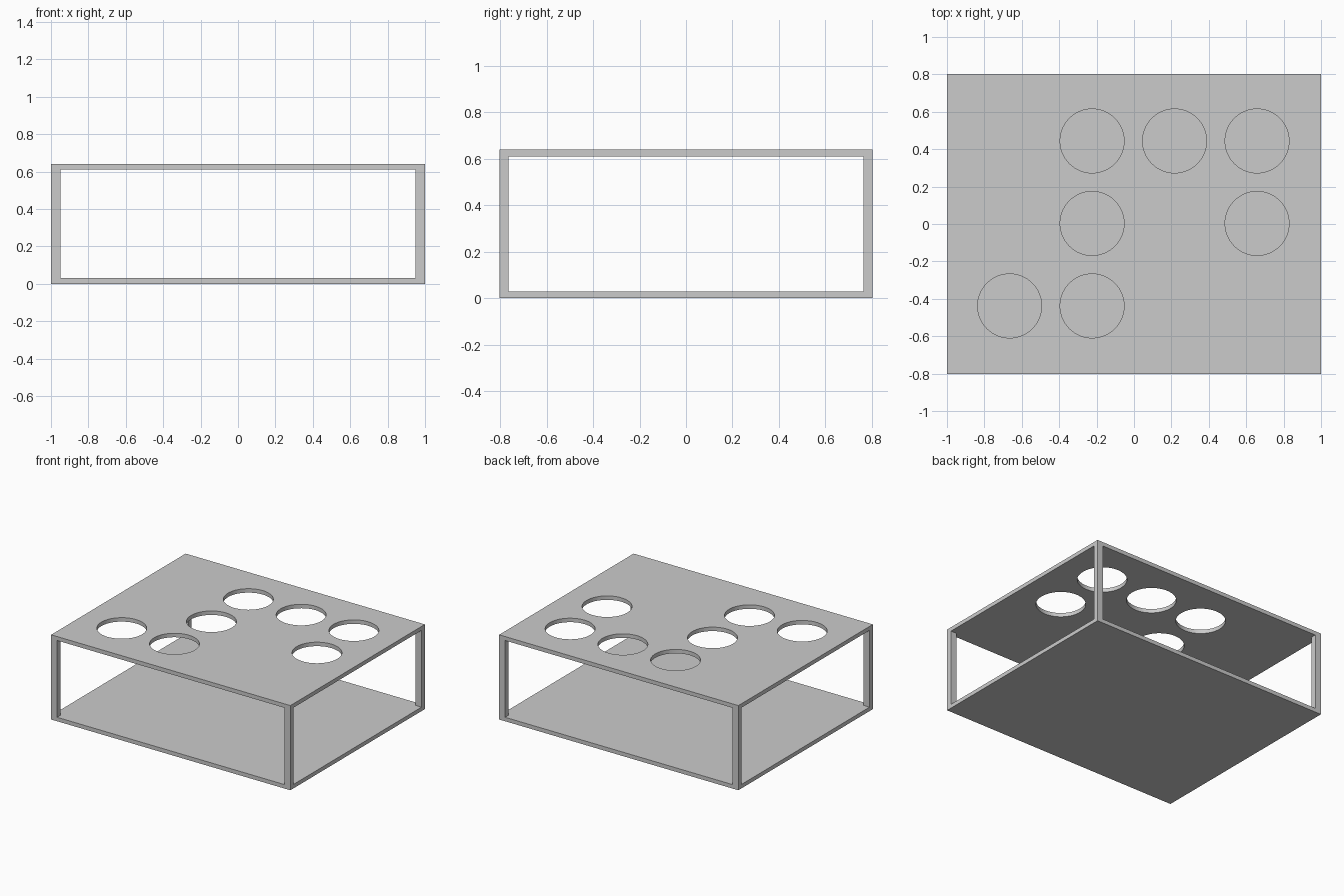
import bpy
import bmesh
from mathutils import Matrix, Vector

if "Cube" in bpy.data.objects:
    bpy.data.objects.remove(bpy.data.objects["Cube"], do_unlink=True)

HALF_X, HALF_Y, HEIGHT = 1.0, 0.803, 0.64
PLATE = 0.03
POST_X, POST_Y = 0.05, 0.04
HOLE_RADIUS, HOLE_STEP = 0.171, 0.441

grey = bpy.data.materials.new("matte grey")
grey.use_nodes = True
grey.diffuse_color = (0.6, 0.6, 0.6, 1)
grey.node_tree.nodes["Principled BSDF"].inputs["Base Color"].default_value = (0.6, 0.6, 0.6, 1)


def add_object(name, bm):
    mesh = bpy.data.meshes.new(name)
    bm.to_mesh(mesh)
    bm.free()
    mesh.materials.append(grey)
    obj = bpy.data.objects.new(name, mesh)
    bpy.context.collection.objects.link(obj)
    return obj


def box(name, size, centre):
    bm = bmesh.new()
    bmesh.ops.create_cube(bm, size=1)
    bmesh.ops.scale(bm, vec=size, verts=bm.verts)
    bmesh.ops.translate(bm, vec=centre, verts=bm.verts)
    return add_object(name, bm)


# Base and top plates
plate_size = (2 * HALF_X, 2 * HALF_Y, PLATE)
box("base_plate", plate_size, (0, 0, PLATE / 2))
top = box("top_plate", plate_size, (0, 0, HEIGHT - PLATE / 2))

# Corner posts between the plates
for sx, side in ((-1, "right"), (1, "left")):
    for sy, end in ((-1, "front"), (1, "back")):
        box(f"{end}_{side}_post", (POST_X, POST_Y, HEIGHT - 2 * PLATE),
            (sx * (HALF_X - POST_X / 2), sy * (HALF_Y - POST_Y / 2), HEIGHT / 2))

# Round holes on a grid: columns cut in each row, from back to front
rows = [(1, 2, 3), (1, 3), (0, 1)]
bm = bmesh.new()
for row, columns in enumerate(rows):
    for column in columns:
        centre = Vector((-0.665 + HOLE_STEP * column,
                         0.444 - HOLE_STEP * row, HEIGHT - PLATE / 2))
        bmesh.ops.create_cone(bm, cap_ends=True, segments=64, radius1=HOLE_RADIUS,
                              radius2=HOLE_RADIUS, depth=4 * PLATE,
                              matrix=Matrix.Translation(centre))
cutter = add_object("hole_cutter", bm)
cutter.hide_render = True

cut = top.modifiers.new("holes", "BOOLEAN")
cut.operation = "DIFFERENCE"
cut.solver = "EXACT"
cut.object = cutter
bpy.ops.object.select_all(action="DESELECT")
bpy.context.view_layer.objects.active = top
top.select_set(True)
bpy.ops.object.modifier_apply(modifier=cut.name)
bpy.data.objects.remove(cutter, do_unlink=True)

# Smooth hole walls with crisp rims
bpy.ops.object.shade_smooth_by_angle()
